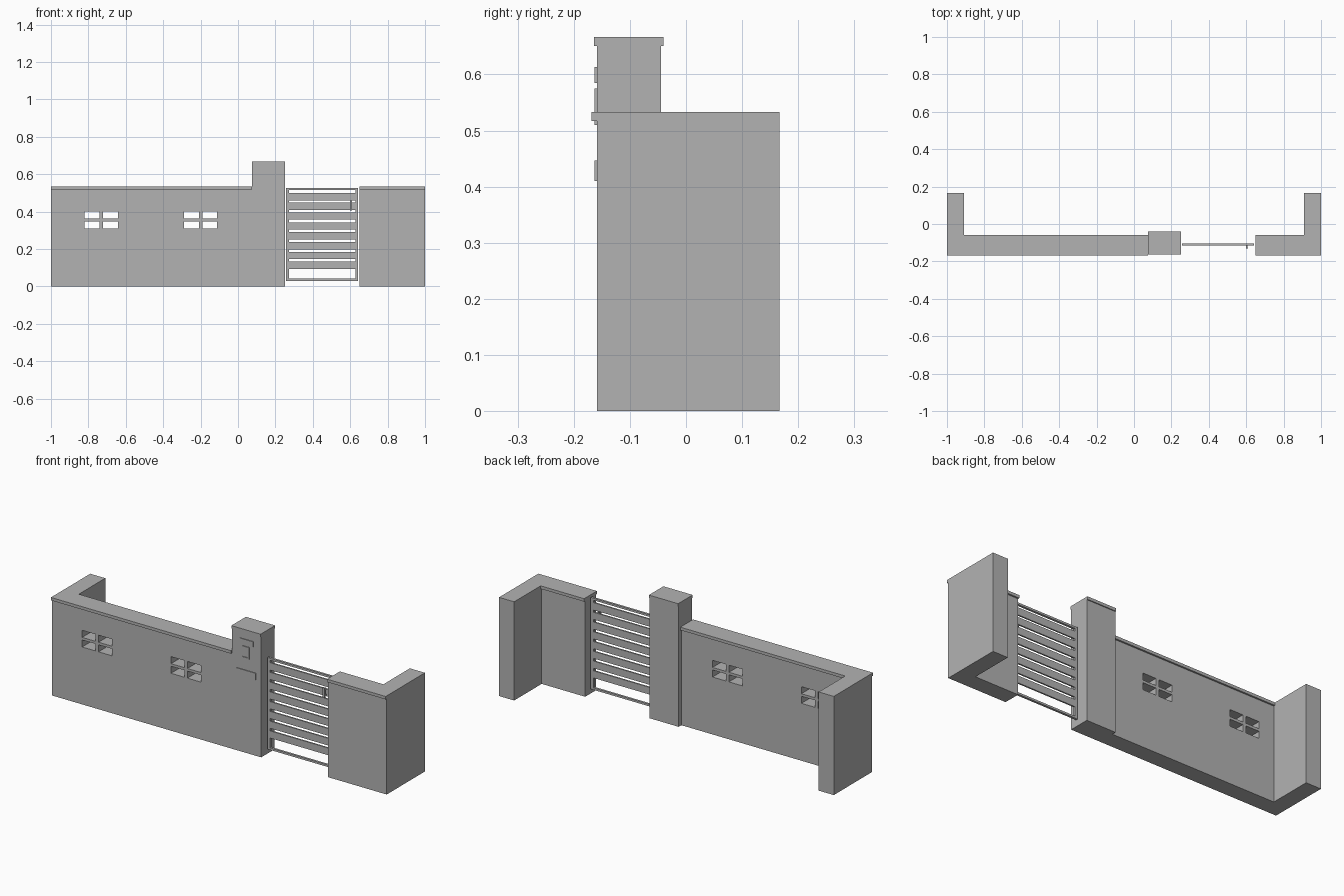
import bpy
import bmesh

cube = bpy.data.objects.get("Cube")
if cube:
    bpy.data.objects.remove(cube, do_unlink=True)

GREY = (0.45, 0.45, 0.45, 1)
mat = bpy.data.materials.new("plain grey")
mat.use_nodes = True
mat.diffuse_color = GREY
mat.node_tree.nodes["Principled BSDF"].inputs["Base Color"].default_value = GREY


def finish(name, bm):
    bmesh.ops.recalc_face_normals(bm, faces=bm.faces)
    mesh = bpy.data.meshes.new(name)
    bm.to_mesh(mesh)
    bm.free()
    mesh.materials.append(mat)
    obj = bpy.data.objects.new(name, mesh)
    bpy.context.collection.objects.link(obj)
    return obj


def add_box(bm, xs, ys, zs):
    verts = bmesh.ops.create_cube(bm, size=1)["verts"]
    for v in verts:
        for axis, (lo, hi) in enumerate((xs, ys, zs)):
            v.co[axis] = hi if v.co[axis] > 0 else lo


def boxes(name, specs):
    bm = bmesh.new()
    for spec in specs:
        add_box(bm, *spec)
    return finish(name, bm)


def prism(name, outline, height):
    bm = bmesh.new()
    face = bm.faces.new([bm.verts.new((x, y, 0)) for x, y in outline])
    top = bmesh.ops.extrude_face_region(bm, geom=[face])["geom"]
    for v in top:
        if isinstance(v, bmesh.types.BMVert):
            v.co.z = height
    return finish(name, bm)


FRONT, BACK, END = -0.159, -0.068, 0.167
TOP, LIP, WING = 0.533, 0.009, 0.91
PILLAR = (0.075, 0.25)


# L-shaped walls, with a lip along the front run
def wall(name, side, inner):
    outer = side
    prism_obj = prism(name, [(inner, FRONT), (outer, FRONT), (outer, END),
                             (side * WING, END), (side * WING, BACK), (inner, BACK)], TOP)
    span = sorted((inner, outer))
    back_span = sorted((inner, side * WING))
    boxes(name + "_lip", [(span, (FRONT - LIP, FRONT), (TOP - 0.016, TOP)),
                          (back_span, (BACK, BACK + LIP), (TOP - 0.016, TOP))])
    return prism_obj


long_wall = wall("long_wall", -1, PILLAR[0])
wall("short_wall", 1, 0.65)

# Four-pane window openings, leaving the crossbars in the wall
panes = []
for cx in (-0.731, -0.2):
    for sx in (-1, 1):
        for sz in (-1, 1):
            xs = sorted((cx + sx * 0.009, cx + sx * 0.089))
            zs = sorted((0.355 + sz * 0.007, 0.355 + sz * 0.045))
            panes.append((xs, (FRONT - 0.1, BACK + 0.1), zs))
cutter = boxes("window_cutter", panes)
cutter.hide_render = True
cut = long_wall.modifiers.new("windows", "BOOLEAN")
cut.operation = "DIFFERENCE"
cut.solver = "EXACT"
cut.object = cutter
bpy.context.view_layer.update()
cut_mesh = bpy.data.meshes.new_from_object(
    long_wall.evaluated_get(bpy.context.evaluated_depsgraph_get()))
long_wall.modifiers.clear()
long_wall.data = cut_mesh
bpy.data.objects.remove(cutter, do_unlink=True)

# Gate pillar and its cap
boxes("pillar", [(PILLAR, (FRONT, -0.045), (0, 0.651))])
boxes("pillar_cap", [(PILLAR, (FRONT - 0.005, -0.04), (0.651, 0.667))])

# Thin raised trim on the pillar front
PLATE = (FRONT - 0.004, FRONT)
boxes("pillar_trim", [
    ((0.125, 0.205), PLATE, (0.606, 0.613)),
    ((0.198, 0.205), PLATE, (0.585, 0.606)),
    ((0.135, 0.18), PLATE, (0.568, 0.575)),
    ((0.172, 0.18), PLATE, (0.51, 0.568)),
    ((0.14, 0.172), PLATE, (0.51, 0.517)),
    ((0.105, 0.22), PLATE, (0.44, 0.447)),
    ((0.213, 0.22), PLATE, (0.41, 0.44)),
])

# Gate frame
GATE_Y = (-0.116, -0.104)
LEFT, RIGHT, STILE = 0.257, 0.642, 0.015
boxes("gate_frame", [
    ((LEFT, LEFT + STILE), GATE_Y, (0.03, 0.525)),
    ((RIGHT - STILE, RIGHT), GATE_Y, (0.03, 0.525)),
    ((LEFT + STILE, RIGHT - STILE), GATE_Y, (0.03, 0.041)),
    ((LEFT + STILE, RIGHT - STILE), GATE_Y, (0.514, 0.525)),
])

# Evenly spaced gate slats
PITCH = 0.0527
slats = []
for i in range(8):
    z = 0.093 + i * PITCH
    height = PITCH - 0.014
    slats.append(((LEFT + STILE, RIGHT - STILE), (-0.114, -0.106), (z, z + height)))
boxes("gate_slats", slats[:7] + [((LEFT + STILE, RIGHT - STILE), (-0.114, -0.106), (0.46, 0.5))])

# Upright handle on two short mounts
boxes("gate_handle", [
    ((0.598, 0.61), (-0.131, -0.125), (0.405, 0.46)),
    ((0.6, 0.608), (-0.125, -0.112), (0.412, 0.42)),
    ((0.6, 0.608), (-0.125, -0.112), (0.445, 0.453)),
])
